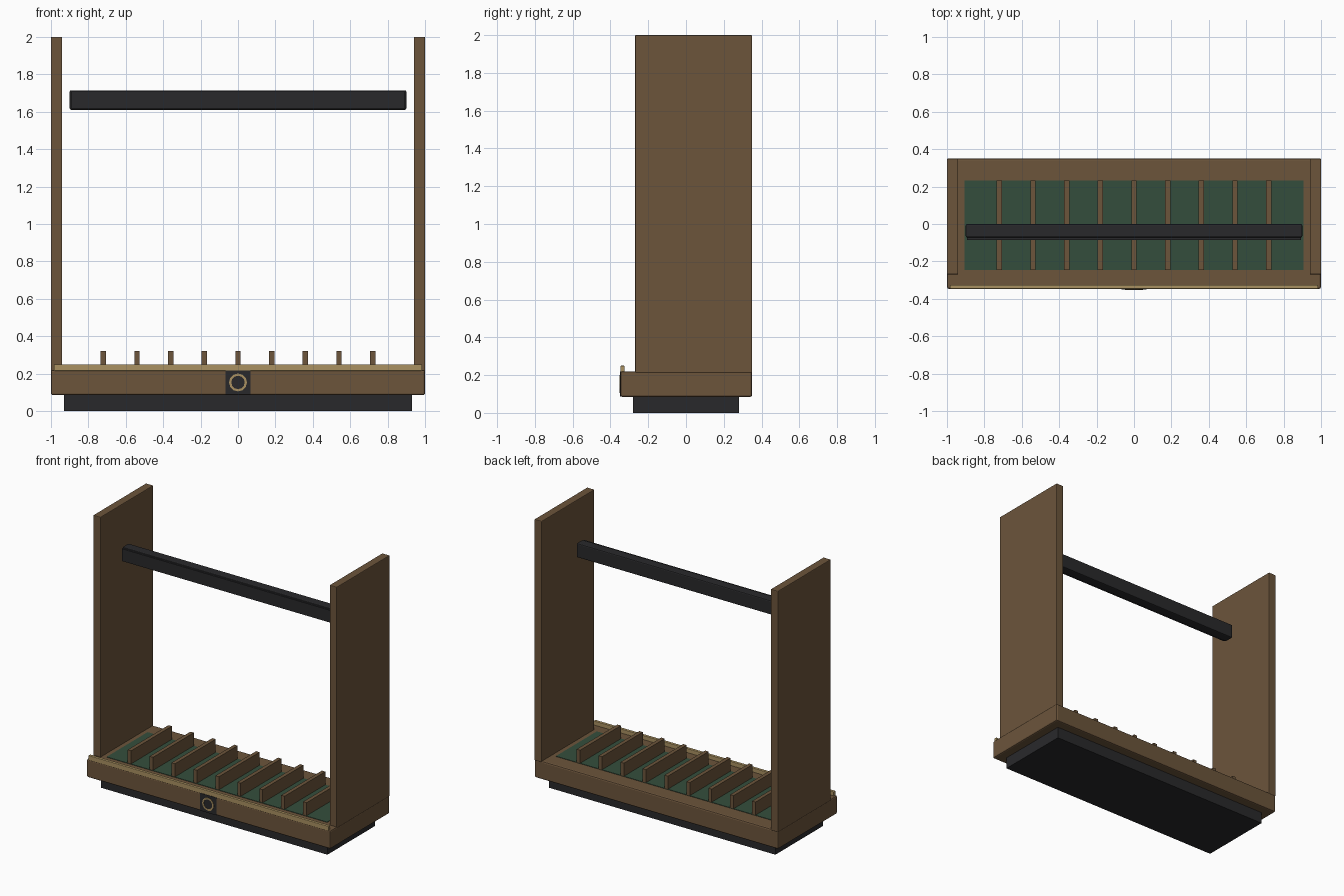
import bpy, bmesh, math

if "Cube" in bpy.data.objects:
    bpy.data.objects.remove(bpy.data.objects["Cube"])


def material(name, rgb):
    m = bpy.data.materials.new(name)
    m.diffuse_color = (*rgb, 1)
    m.use_nodes = True
    m.node_tree.nodes["Principled BSDF"].inputs["Base Color"].default_value = m.diffuse_color
    return m


WOOD = material("walnut wood", (0.150, 0.090, 0.044))
DARK = material("dark metal", (0.022, 0.022, 0.024))
FELT = material("green felt", (0.034, 0.076, 0.046))
BRASS = material("aged brass", (0.400, 0.285, 0.120))


def finish(bm, name, mat):
    bmesh.ops.recalc_face_normals(bm, faces=bm.faces[:])
    me = bpy.data.meshes.new(name)
    bm.to_mesh(me)
    bm.free()
    me.materials.append(mat)
    ob = bpy.data.objects.new(name, me)
    bpy.context.collection.objects.link(ob)
    return ob


def box(name, x, y, z, mat, bevel=0.0):
    """Box from (min, max) ranges, with optional bevelled edges."""
    bm = bmesh.new()
    bmesh.ops.create_cube(bm, size=1)
    for v in bm.verts:
        v.co = [r[0] if c < 0 else r[1] for c, r in zip(v.co, (x, y, z))]
    ob = finish(bm, name, mat)
    if bevel:
        mod = ob.modifiers.new("bevel", 'BEVEL')
        mod.width = bevel
        mod.segments = 2
    return ob


def ring(name, r_in, r_out, y_front, y_back, zc, sides, mat):
    """Flat ring facing the front."""
    bm = bmesh.new()
    loops = []
    for r, y in ((r_in, y_back), (r_in, y_front), (r_out, y_front), (r_out, y_back)):
        loops.append([bm.verts.new((r * math.cos(2 * math.pi * i / sides), y,
                                    zc + r * math.sin(2 * math.pi * i / sides)))
                      for i in range(sides)])
    for k in range(4):
        a, b = loops[k], loops[(k + 1) % 4]
        for i in range(sides):
            j = (i + 1) % sides
            bm.faces.new((a[i], a[j], b[j], b[i]))
    return finish(bm, name, mat)


# Base: dark plinth, wooden tray, felt bed
box("plinth", (-0.93, 0.93), (-0.28, 0.28), (0, 0.09), DARK)
box("base", (-1, 1), (-0.347, 0.35), (0.085, 0.22), WOOD, 0.01)
box("felt_bed", (-0.905, 0.905), (-0.247, 0.233), (0.21, 0.223), FELT)

# Dividers standing on the felt
for i in range(9):
    x = -0.72 + 0.18 * i
    box(f"divider_{i + 1}", (x - 0.014, x + 0.014), (-0.245, 0.233), (0.215, 0.32), WOOD)

# Tall side panels
for side, s in (("left", -1), ("right", 1)):
    box(f"{side}_panel", tuple(sorted((s * 0.94, s * 1.0))), (-0.27, 0.35),
        (0.212, 2.0), WOOD, 0.005)

# Upper rail with thin front pad
box("upper_rail", (-0.9, 0.9), (-0.072, 0.0), (1.61, 1.715), DARK, 0.008)
box("rail_pad", (-0.893, 0.893), (-0.085, -0.07), (1.617, 1.708), DARK)

# Brass lip along the front edge
box("front_lip", (-0.985, 0.985), (-0.347, -0.325), (0.215, 0.25), BRASS, 0.003)

# Lock plate and brass ring
box("lock_plate", (-0.068, 0.068), (-0.35, -0.343), (0.088, 0.218), DARK)
ring("lock_ring", 0.036, 0.048, -0.353, -0.346, 0.153, 12, BRASS)
